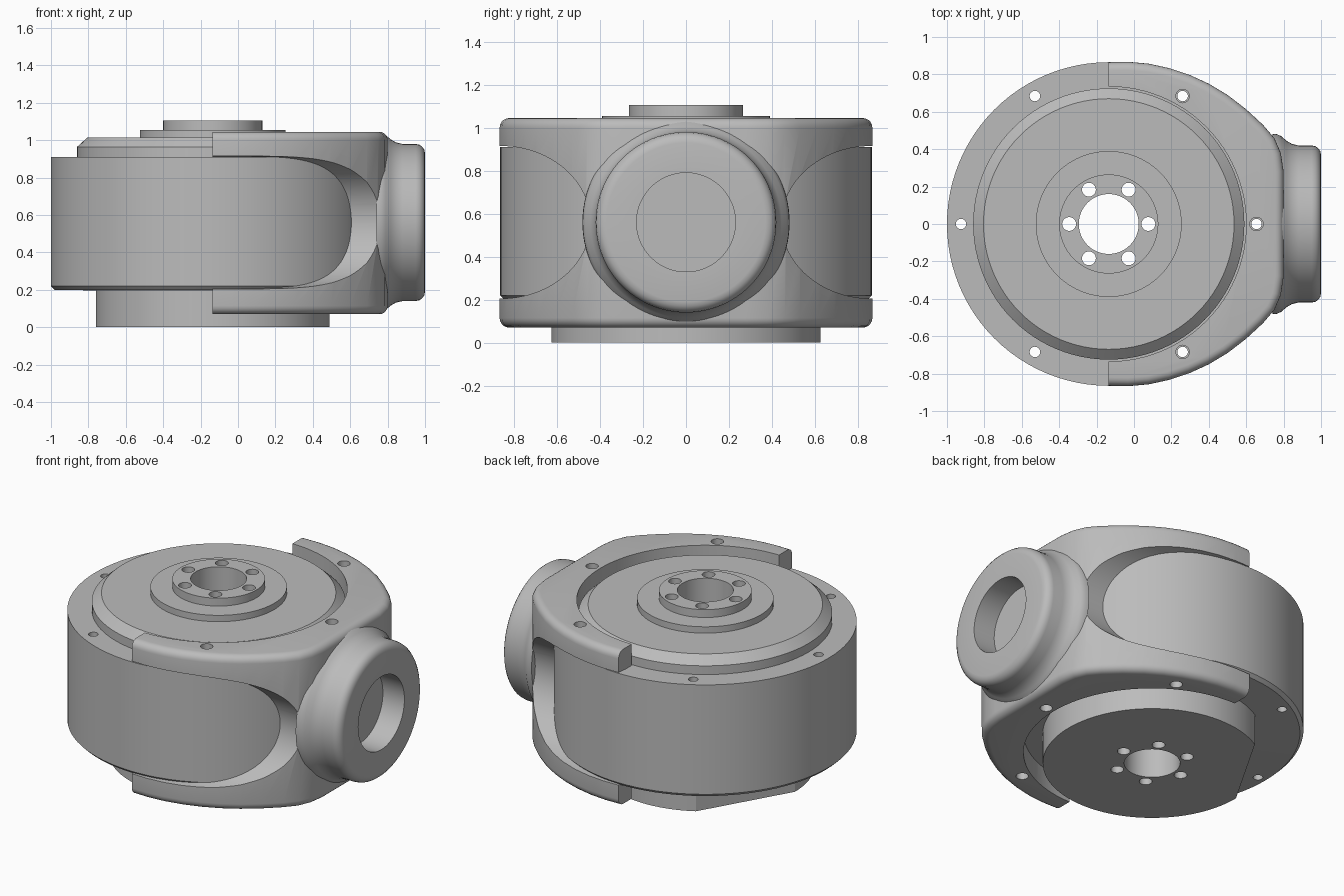
import bpy, bmesh
from math import sin, cos, radians, tau
from mathutils import Matrix, Vector

cube = bpy.data.objects.get("Cube")
if cube:
    bpy.data.objects.remove(cube)

CX = -0.135      # drum axis
MID = 0.56       # height of the port axis
grey = bpy.data.materials.new("machined grey")
grey.use_nodes = True
grey.diffuse_color = (0.5, 0.5, 0.5, 1)
grey.node_tree.nodes["Principled BSDF"].inputs["Base Color"].default_value = (0.5, 0.5, 0.5, 1)


def finish(name, bm):
    bmesh.ops.recalc_face_normals(bm, faces=bm.faces)
    mesh = bpy.data.meshes.new(name)
    bm.to_mesh(mesh)
    bm.free()
    mesh.materials.append(grey)
    obj = bpy.data.objects.new(name, mesh)
    bpy.context.collection.objects.link(obj)
    return obj


def prism(name, outline, z0, z1, fillet=0):
    """Extrude an xy outline; optionally round its rims except at the cut ends."""
    bm = bmesh.new()
    base = bm.faces.new([bm.verts.new((x, y, z0)) for x, y in outline])
    top = bmesh.ops.extrude_face_region(bm, geom=[base])["geom"]
    bmesh.ops.translate(bm, vec=(0, 0, z1 - z0),
                        verts=[v for v in top if isinstance(v, bmesh.types.BMVert)])
    if fillet:
        rims = [e for e in bm.edges
                if abs(e.verts[0].co.z - e.verts[1].co.z) < 1e-4
                and max(v.co.x for v in e.verts) > CX + 1e-4]
        bmesh.ops.bevel(bm, geom=rims, offset=fillet, segments=5, profile=0.5, affect='EDGES')
    return finish(name, bm)


def revolve(name, profile, matrix, steps=96, closed=True):
    """Spin (radius, height) points about local z."""
    bm = bmesh.new()
    verts = [bm.verts.new((r, 0, h)) for r, h in profile]
    loop = verts + verts[:1] if closed else verts
    edges = [bm.edges.new(p) for p in zip(loop, loop[1:])]
    bmesh.ops.spin(bm, geom=verts + edges, cent=(0, 0, 0), axis=(0, 0, 1),
                   angle=tau, steps=steps, use_duplicate=False)
    bmesh.ops.remove_doubles(bm, verts=bm.verts, dist=1e-5)
    bmesh.ops.transform(bm, matrix=matrix, verts=bm.verts)
    return finish(name, bm)


def circle(r, x=CX, y=0, n=32):
    return [(x + r * cos(tau * i / n), y + r * sin(tau * i / n)) for i in range(n)]


def cut(obj, cutters):
    for cutter in cutters:
        mod = obj.modifiers.new("cut", 'BOOLEAN')
        mod.operation, mod.solver, mod.object = 'DIFFERENCE', 'EXACT', cutter
        bpy.context.view_layer.objects.active = obj
        bpy.ops.object.modifier_apply(modifier=mod.name)
        bpy.data.objects.remove(cutter)


def holes(radius, ring, angles):
    return [prism("hole_cutter", circle(radius, CX + ring * cos(radians(a)),
                                        ring * sin(radians(a)), 24), -0.2, 1.3)
            for a in angles]


on_axis = Matrix.Translation((CX, 0, 0))
sixths = range(0, 360, 60)

# Drum with stepped, chamfered lid and hub
drum = revolve("drum", [
    (0.16, 0.19), (0.845, 0.2), (0.865, 0.22), (0.865, 0.91), (0.725, 0.91),
    (0.725, 0.965), (0.67, 1.015), (0.39, 1.015), (0.39, 1.055),
    (0.265, 1.055), (0.265, 1.105), (0.16, 1.105)], on_axis)
cut(drum, holes(0.037, 0.212, sixths) + holes(0.028, 0.79, sixths))

# Base flange with one flat side
rim = [(CX + 0.625 * cos(radians(a)), 0.625 * sin(radians(a))) for a in range(180, 481, 4)]
flange = prism("base_flange", rim, 0, 0.2)
cut(flange, [prism("bore_cutter", circle(0.16, n=96), -0.2, 0.5)] + holes(0.037, 0.212, sixths))

# Yoke wrapped around the drum
side = [(CX, 0.865), (-0.03, 0.867), (0.08, 0.857), (0.19, 0.833), (0.3, 0.796),
        (0.4, 0.75), (0.5, 0.69), (0.6, 0.613), (0.69, 0.53), (0.75, 0.46),
        (0.785, 0.38), (0.8, 0.28)]
yoke = prism("yoke", side + [(x, -y) for x, y in reversed(side)], 0.07, 1.045, 0.045)
windows = []
for s in (-1, 1):
    window = prism("window_cutter", circle(1, 0, 0, 96), -1, 1)
    window.data.transform(Matrix.Translation((0.4, s * 0.865, MID))
                          @ Matrix.Diagonal((1, 0.42, 0.355, 1))
                          @ Matrix.Rotation(radians(90), 4, 'Y'))
    windows.append(window)
cut(yoke, windows + [prism("ring_cutter", circle(0.735, n=96), -0.2, 1.3)]
    + holes(0.036, 0.79, (-60, 0, 60)))

# Flared side port with a blind bore
port = revolve("side_port", [
    (0, 0.74), (0.482, 0.74), (0.48, 0.765), (0.468, 0.79), (0.445, 0.815),
    (0.428, 0.845), (0.42, 0.88), (0.42, 0.95), (0.416, 0.97), (0.405, 0.985),
    (0.39, 0.996), (0.37, 1.0), (0.23, 1.0), (0.23, 0.85), (0, 0.85)],
    Matrix.Translation((0, 0, MID)) @ Matrix.Rotation(radians(90), 4, 'Y'), closed=False)

# Smooth shading with crisp edges
for obj in bpy.context.view_layer.objects:
    obj.select_set(obj in (drum, flange, yoke, port))
bpy.context.view_layer.objects.active = drum
bpy.ops.object.shade_smooth_by_angle(angle=radians(30))
